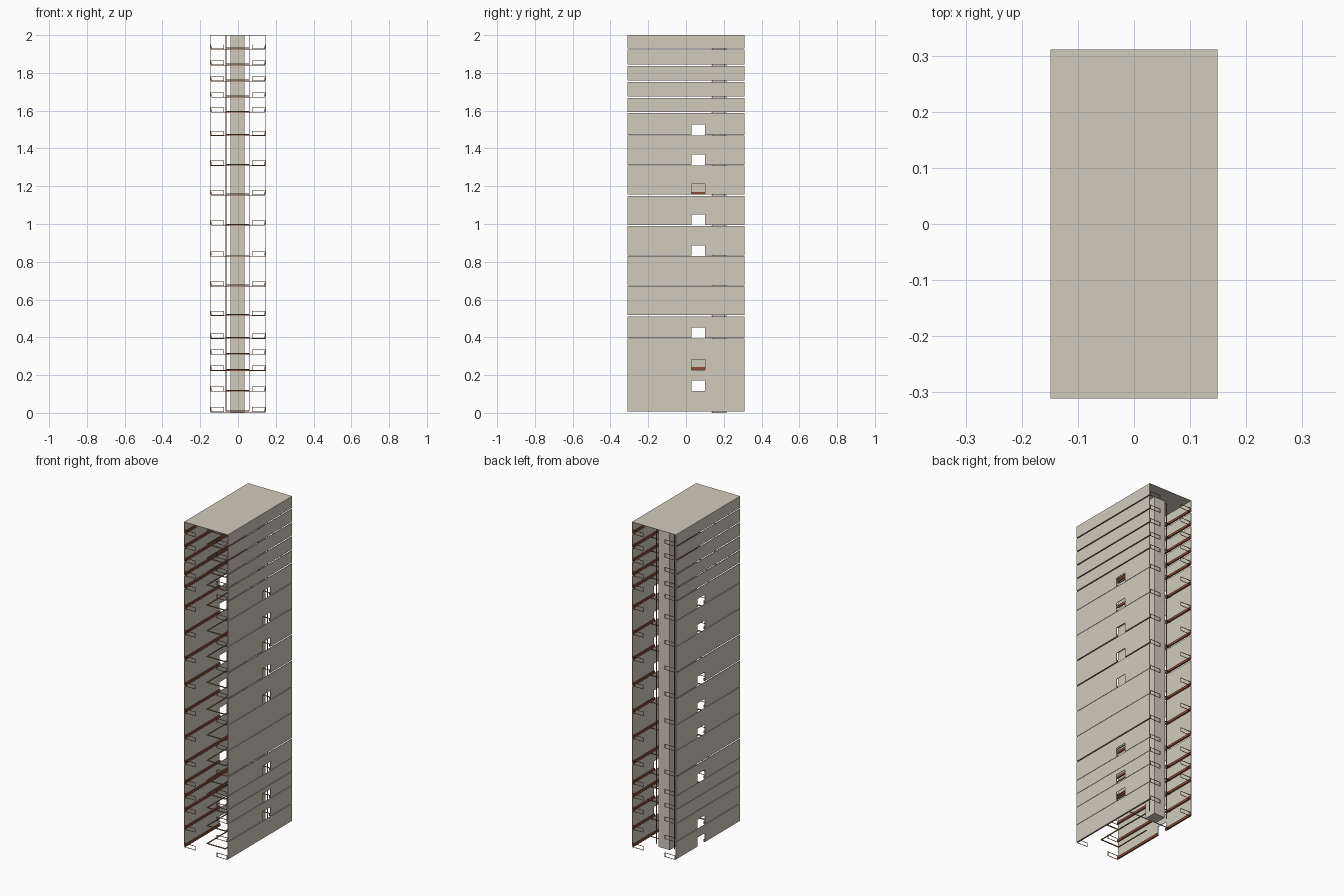
import bpy, bmesh
from mathutils import Matrix, Vector

if "Cube" in bpy.data.objects:
    bpy.data.objects.remove(bpy.data.objects["Cube"])


def material(name, rgb):
    m = bpy.data.materials.new(name)
    m.diffuse_color = (*rgb, 1)
    m.use_nodes = True
    m.node_tree.nodes["Principled BSDF"].inputs["Base Color"].default_value = m.diffuse_color
    return m


CONCRETE = material("warm grey concrete", (0.64, 0.60, 0.505))
BROWN = material("red brown", (0.26, 0.075, 0.035))
TAN = material("tan brown", (0.36, 0.22, 0.09))


def build(name, boxes, mat):
    """One object made of axis-aligned boxes (x0, x1, y0, y1, z0, z1)."""
    bm = bmesh.new()
    for x0, x1, y0, y1, z0, z1 in boxes:
        size = Vector((x1 - x0, y1 - y0, z1 - z0))
        mid = Vector((x0 + x1, y0 + y1, z0 + z1)) / 2
        bmesh.ops.create_cube(bm, size=1, matrix=Matrix.Translation(mid) @ Matrix.Diagonal((*size, 1)))
    me = bpy.data.meshes.new(name)
    bm.to_mesh(me)
    bm.free()
    me.materials.append(mat)
    ob = bpy.data.objects.new(name, me)
    bpy.context.collection.objects.link(ob)
    return ob


W, L, T = 0.149, 0.311, 0.003           # half width, half length, wall thickness
WIN_Y0, WIN_Y1, WIN_H = 0.03, 0.10, 0.055

# Storey bottoms, storeys with a wide joint below, and window storeys per side
LEVELS = [0.008, 0.117, 0.228, 0.313, 0.397, 0.518, 0.674, 0.832, 0.996, 1.156,
          1.313, 1.471, 1.594, 1.674, 1.759, 1.844, 1.929]
WIDE = {5, 8, 9, 12, 13, 14, 15, 16}
WINDOWS = {"left": {0, 1, 4, 6, 7, 8, 10, 11},
           "right": {1, 2, 4, 7, 8, 9, 10, 11}}

for side, sign in (("left", -1), ("right", 1)):
    xs = sorted((sign * W, sign * (W - T)))
    xi = sorted((sign * (W - T), sign * (W - T - 0.007)))
    panels, strips = [], []
    for i, z0 in enumerate(LEVELS):
        if i + 1 < len(LEVELS):
            z1 = LEVELS[i + 1] - (0.0065 if i + 1 in WIDE else 0.002)
        else:
            z1 = 1.998
        if i in WINDOWS[side]:
            spans = [(-L, WIN_Y0), (WIN_Y1, L)]
            panels.append((*xs, WIN_Y0, WIN_Y1, z0 + WIN_H, z1))
        else:
            spans = [(-L, L)]
        for y0, y1 in spans:
            panels.append((*xs, y0, y1, z0, z1))
            strips.append((*xi, y0, y1, z0, z0 + 0.014))
    build(side + "_wall_panels", panels, CONCRETE)
    build(side + "_floor_strips", strips, BROWN)

    # Small open railings at both ends of the wall
    rails = []
    r = 0.0025
    x0, x1 = sorted((sign * (W - T), sign * 0.073))
    for z in LEVELS:
        z -= 0.003
        for y in (-L, L - r):
            rails += [(x0, x1, y, y + r, z, z + r),
                      (x0, x1, y, y + r, z + 0.023, z + 0.023 + r),
                      (x0, x0 + r, y, y + r, z, z + 0.023),
                      (x1 - r, x1, y, y + r, z, z + 0.023)]
    build(side + "_end_railings", rails, TAN)

# Roof and lift core
build("roof", [(-W, W, -L, L, 1.998, 2.0)], CONCRETE)
build("lift_core", [(-0.04, 0.035, 0.138, 0.215, 0.0, 1.998)], CONCRETE)

# Guide posts beside the core
X0, X1, Y0, Y1, B = -0.066, 0.062, -0.21, 0.20, 0.005
build("guide_posts", [(x, x + 0.004, Y1, Y1 + 0.004, 0.008, 1.998)
                      for x in (X0, X1 - 0.004)], TAN)

# Open ring of bars at each storey, and a cross beam in front of the core
ring, beams = [], []
for z in LEVELS:
    ring += [(X0, X1, Y0, Y0 + B, z, z + B)]
    ring += [(x, x + B, Y0, WIN_Y0, z, z + B) for x in (X0, X1 - B)]
    beams.append((-W + T, W - T, 0.132, 0.136, z - 0.005, z - 0.002))
build("storey_rings", ring, TAN)
build("cross_beams", beams, BROWN)
